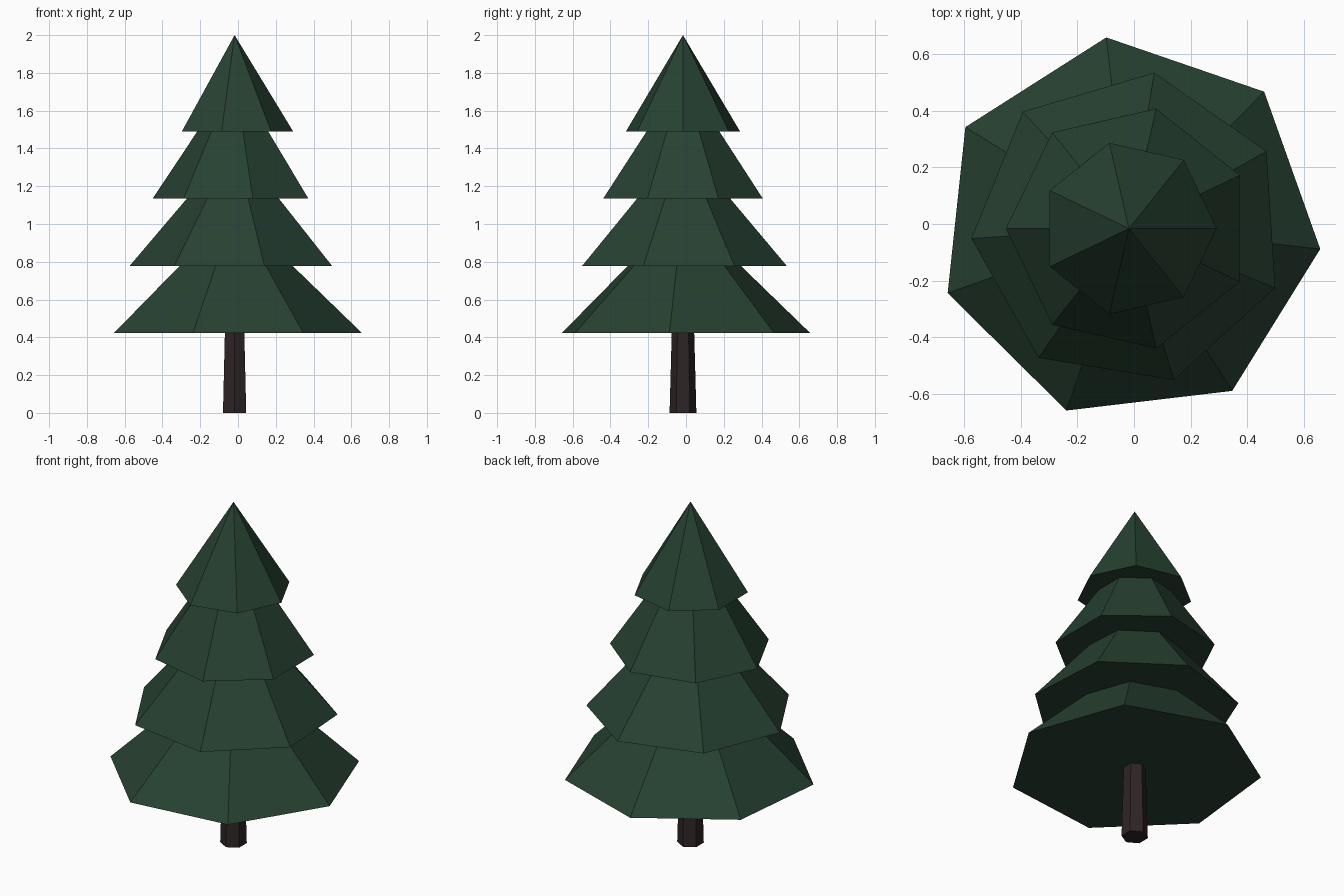
import bpy, bmesh, math

if "Cube" in bpy.data.objects:
    bpy.data.objects.remove(bpy.data.objects["Cube"])

CX, CY = -0.018, -0.016      # shared axis of the tree


def material(name, color):
    m = bpy.data.materials.new(name)
    m.diffuse_color = (*color, 1.0)
    m.use_nodes = True
    m.node_tree.nodes["Principled BSDF"].inputs["Base Color"].default_value = m.diffuse_color
    return m


def frustum(name, sides, r0, r1, z0, z1, angle, mat):
    """Closed tapered prism; r1 = 0 gives a pointed cone."""
    bm = bmesh.new()

    def ring(r, z):
        return [bm.verts.new((CX + r * math.cos(a), CY + r * math.sin(a), z))
                for a in (math.radians(angle) + math.tau * i / sides
                          for i in range(sides))]

    low = ring(r0, z0)
    bm.faces.new(low[::-1])
    if r1 > 0:
        high = ring(r1, z1)
        bm.faces.new(high)
    else:
        tip = bm.verts.new((CX, CY, z1))
    for i in range(sides):
        j = (i + 1) % sides
        if r1 > 0:
            bm.faces.new((low[i], low[j], high[j], high[i]))
        else:
            bm.faces.new((low[i], low[j], tip))
    mesh = bpy.data.meshes.new(name)
    bm.to_mesh(mesh)
    bm.free()
    mesh.materials.append(mat)
    obj = bpy.data.objects.new(name, mesh)
    bpy.context.collection.objects.link(obj)
    return obj


needles = material("dark_green_needles", (0.020, 0.053, 0.031))
bark = material("dark_brown_bark", (0.028, 0.018, 0.018))

# Six-sided tapering trunk
frustum("trunk", 6, 0.071, 0.056, 0.0, 0.55, 30, bark)

# Four seven-sided foliage tiers: radius, base height, rotation, top ratio
tiers = [(0.679, 0.422, -6.1, 0.22),
         (0.557, 0.778, -22.1, 0.22),
         (0.434, 1.134, 180, 0.22),
         (0.310, 1.490, 0, 0.0)]
for n, (r, z, angle, taper) in enumerate(tiers, 1):
    frustum(f"foliage_tier_{n}", 7, r, r * taper, z, z + 0.51, angle, needles)
